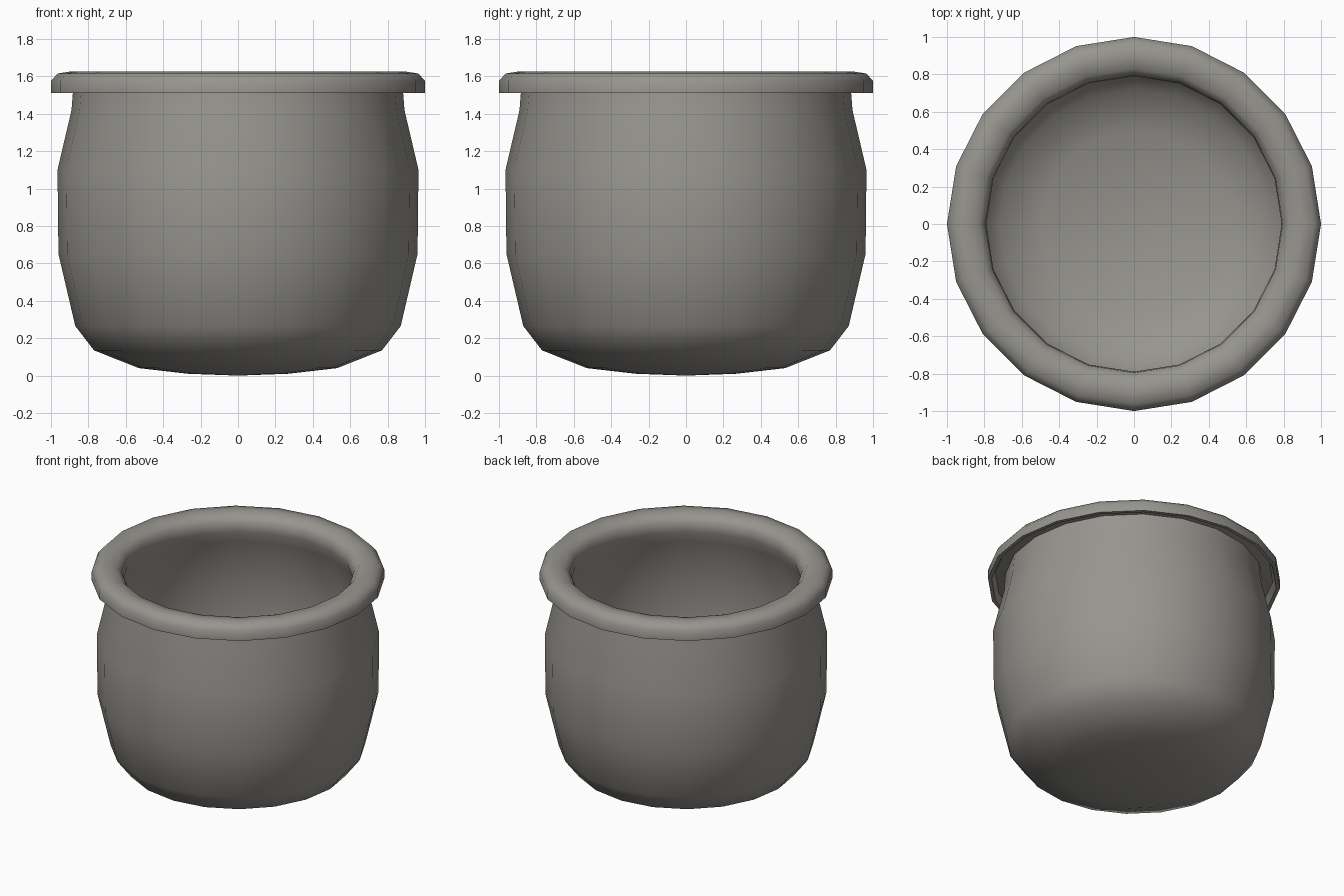
import bpy, bmesh, math

if "Cube" in bpy.data.objects:
    bpy.data.objects.remove(bpy.data.objects["Cube"])

SEGMENTS = 20

clay = bpy.data.materials.new("warm_grey_clay")
clay.diffuse_color = (0.31, 0.30, 0.275, 1)
clay.use_nodes = True
clay.node_tree.nodes["Principled BSDF"].inputs["Base Color"].default_value = clay.diffuse_color


def lathe(name, profile):
    """Spin an (r, z) profile around z; points with r = 0 close as poles."""
    bm = bmesh.new()
    rings = []
    for r, z in profile:
        if r == 0:
            rings.append([bm.verts.new((0, 0, z))] * SEGMENTS)
        else:
            rings.append([bm.verts.new((r * math.cos(math.tau * i / SEGMENTS),
                                        r * math.sin(math.tau * i / SEGMENTS), z))
                          for i in range(SEGMENTS)])
    for a, b in zip(rings, rings[1:]):
        for i in range(SEGMENTS):
            j = (i + 1) % SEGMENTS
            quad = list(dict.fromkeys((a[i], a[j], b[j], b[i])))
            bm.faces.new(quad)
    bmesh.ops.recalc_face_normals(bm, faces=bm.faces[:])
    mesh = bpy.data.meshes.new(name)
    bm.to_mesh(mesh)
    bm.free()
    mesh.materials.append(clay)
    obj = bpy.data.objects.new(name, mesh)
    bpy.context.collection.objects.link(obj)
    bpy.context.view_layer.objects.active = obj
    obj.select_set(True)
    bpy.ops.object.shade_smooth_by_angle(angle=math.radians(60))
    obj.select_set(False)
    return obj


# Outer wall from the base up to the neck
outer = [(0, 0), (0.27, 0.01), (0.53, 0.04), (0.77, 0.135), (0.87, 0.265),
         (0.96, 0.65), (0.965, 1.1), (0.89, 1.42), (0.88, 1.55)]
# Rolled rim with a hollow underside
rim = [(0.95, 1.56), (0.975, 1.51), (1.0, 1.51), (1.0, 1.575), (0.965, 1.615),
       (0.90, 1.625), (0.83, 1.61), (0.795, 1.57), (0.79, 1.50)]
# Inner wall down to the inside floor
inner = [(0.83, 1.41), (0.915, 1.09), (0.915, 0.66), (0.82, 0.30),
         (0.72, 0.18), (0.50, 0.09), (0, 0.06)]

lathe("pot", outer + rim + inner)
